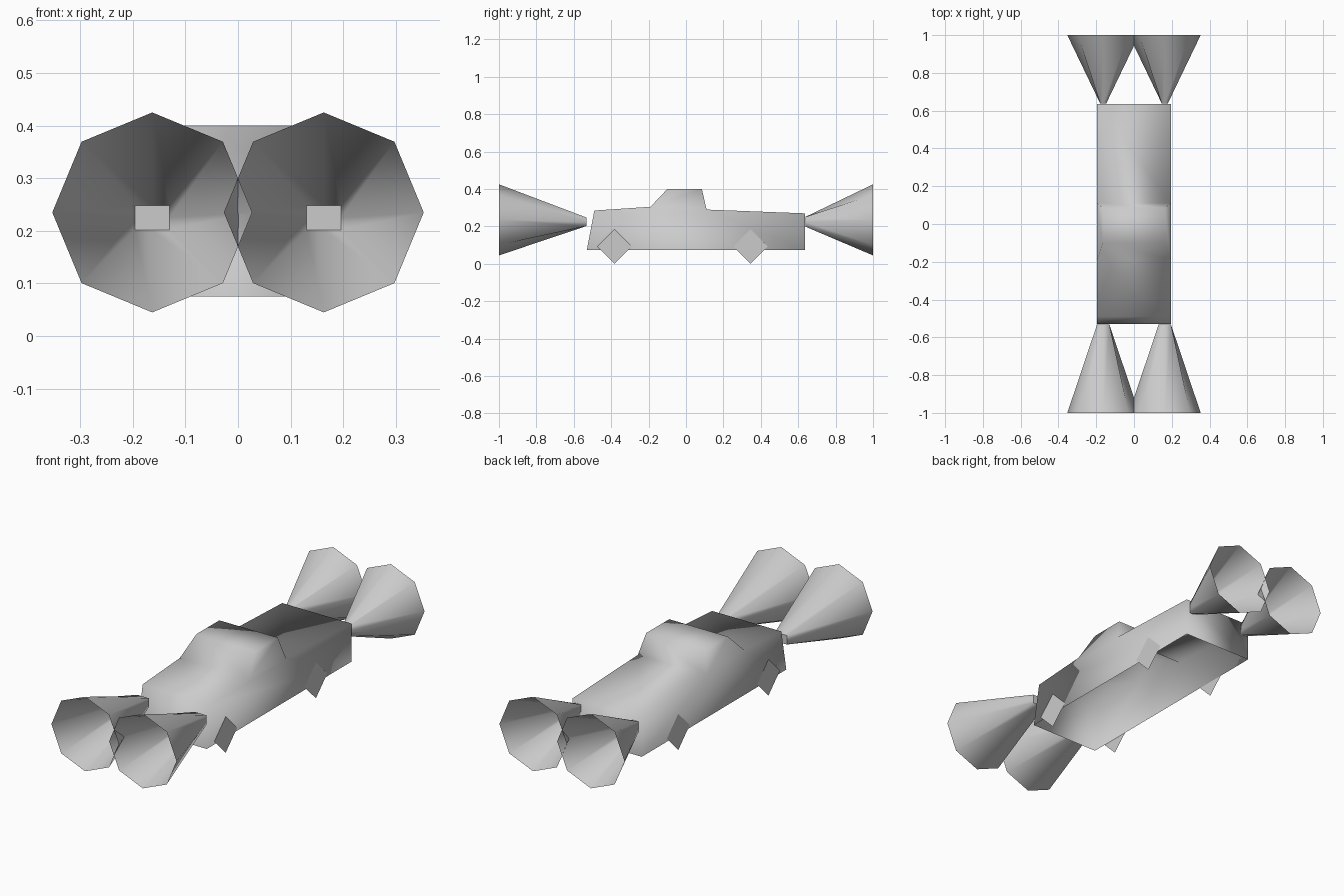
import bpy, math

if "Cube" in bpy.data.objects:
    bpy.data.objects.remove(bpy.data.objects["Cube"])


def make(name, verts, faces, smooth=True):
    me = bpy.data.meshes.new(name)
    me.from_pydata(verts, [], faces)
    me.update()
    for p in me.polygons:
        p.use_smooth = smooth
    ob = bpy.data.objects.new(name, me)
    bpy.context.collection.objects.link(ob)
    return ob


# Car body: side profile (half width, y, z) swept across x, open underneath
profile = [
    (0.195, -0.53, 0.075), (0.195, -0.49, 0.285), (0.195, -0.19, 0.305),
    (0.165, -0.10, 0.40), (0.165, 0.085, 0.40), (0.195, 0.11, 0.29),
    (0.195, 0.635, 0.27), (0.195, 0.635, 0.075),
]
n = len(profile)
verts = [(s * w, y, z) for s in (1, -1) for w, y, z in profile]
faces = [(i, i + 1, n + i + 1, n + i) for i in range(n - 1)]
lower, cabin = (0, 7, 6, 5, 2, 1), (2, 5, 4, 3)
for side in (lower, cabin):
    faces.append(side)
    faces.append(tuple(n + i for i in reversed(side)))
make("car_body", verts, faces)


# Light beams: rectangular lamp flaring to an open octagon
def beam(name, cx, y0, y1, hw, hh):
    cz_lamp, cz, r = 0.225, 0.235, 0.19
    small, big = [], []
    for i in range(8):
        a = i * math.pi / 4
        c, s = math.cos(a), math.sin(a)
        k = max(abs(c), abs(s))
        small.append((cx + hw * c / k, y0, cz_lamp + hh * s / k))
        big.append((cx + r * c, y1, cz + r * s))
    quads = [(i, (i + 1) % 8, 8 + (i + 1) % 8, 8 + i) for i in range(8)]
    if y1 > y0:
        quads = [q[::-1] for q in quads]
    make(name, small + big, quads)
    make(name + "_lamp", small, [tuple(range(8))], False)


# Wheels: flat diamond plates on each flank
def wheel(name, x, y):
    r = 0.092
    pts = [(x, y + r * math.cos(a), r + r * math.sin(a))
           for a in (0, math.pi / 2, math.pi, 3 * math.pi / 2)]
    make(name, pts, [(0, 1, 2, 3) if x > 0 else (3, 2, 1, 0)], False)


for s, label in ((1, "right"), (-1, "left")):
    beam("front_beam_" + label, s * 0.163, -0.533, -1.0, 0.033, 0.023)
    beam("rear_beam_" + label, s * 0.163, 0.638, 1.0, 0.016, 0.026)
    wheel("front_wheel_" + label, s * 0.198, -0.382)
    wheel("rear_wheel_" + label, s * 0.198, 0.345)
